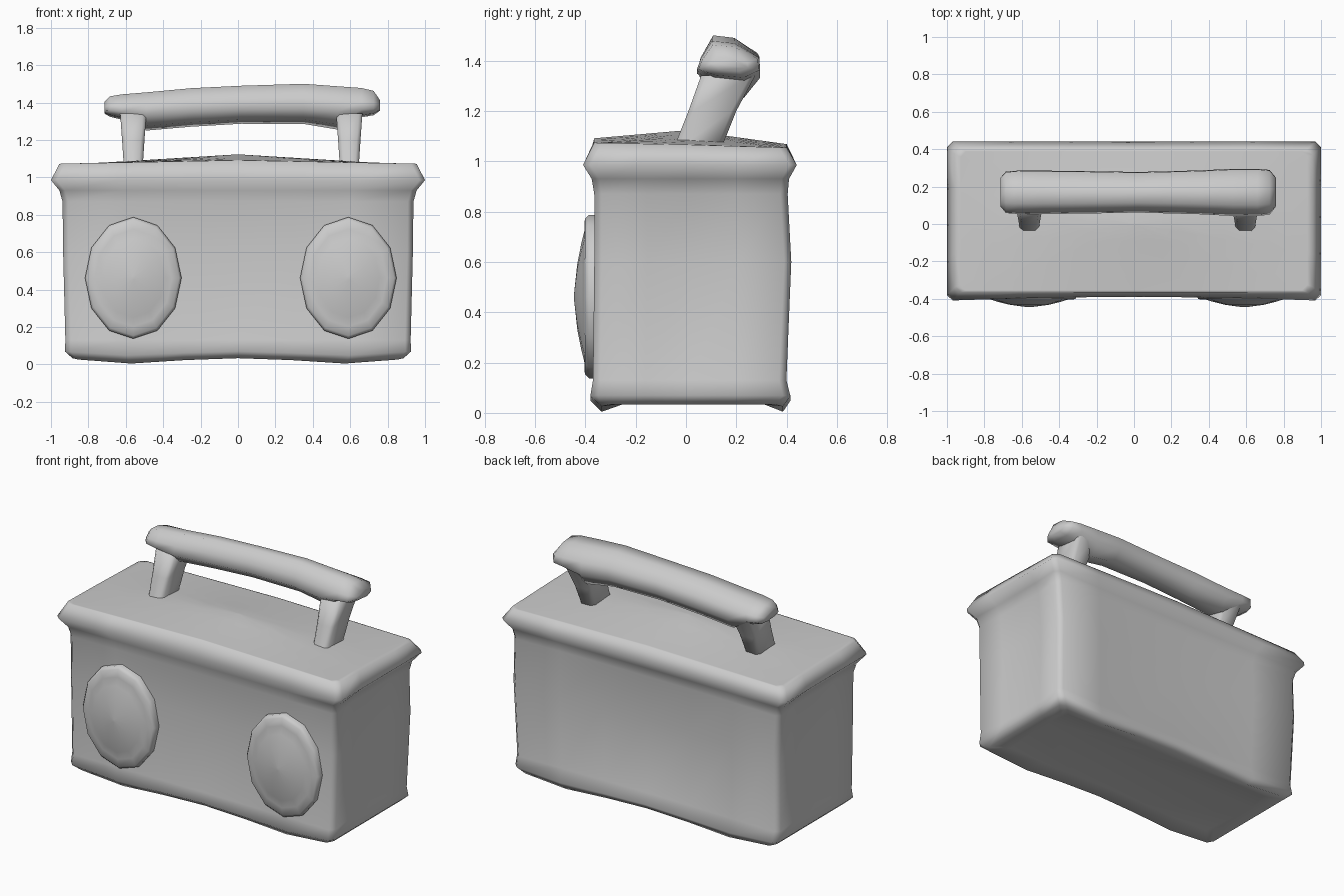
import bpy, bmesh, math
from mathutils import Vector

if "Cube" in bpy.data.objects:
    bpy.data.objects.remove(bpy.data.objects["Cube"])


def loft(name, rings, smooth_angle=80):
    """Skin a list of equal-length point rings and cap both ends."""
    bm = bmesh.new()
    loops = [[bm.verts.new(p) for p in ring] for ring in rings]
    n = len(loops[0])
    for a, b in zip(loops, loops[1:]):
        for i in range(n):
            j = (i + 1) % n
            bm.faces.new((a[i], a[j], b[j], b[i]))
    bm.faces.new(loops[0][::-1])
    bm.faces.new(loops[-1])
    bmesh.ops.recalc_face_normals(bm, faces=bm.faces)
    mesh = bpy.data.meshes.new(name)
    bm.to_mesh(mesh)
    bm.free()
    obj = bpy.data.objects.new(name, mesh)
    bpy.context.collection.objects.link(obj)
    bpy.ops.object.select_all(action='DESELECT')
    obj.select_set(True)
    bpy.context.view_layer.objects.active = obj
    bpy.ops.object.shade_smooth_by_angle(angle=math.radians(smooth_angle))
    return obj


def rect(hx, y0, y1, c, nx=1, ny=1):
    """Chamfered rectangle outline with subdivided sides, counter-clockwise."""
    ends = [((-hx + c, y0), (hx - c, y0), nx), ((hx, y0 + c), (hx, y1 - c), ny),
            ((hx - c, y1), (-hx + c, y1), nx), ((-hx, y1 - c), (-hx, y0 + c), ny)]
    return [Vector(a).lerp(Vector(b), i / n) for a, b, n in ends for i in range(n + 1)]


# Body: boxy case with slightly sunk panels, flared lid edge, crowned top, sagging base
def crown(x, y):
    return 1.063 - 0.025 * y + (1 - abs(x)) * (0.015 + 0.045 * max(0, 1 - abs(y) / 0.4))


def sag(x):
    return 0.03 * max(0, 1 - abs(abs(x) - 0.55) / 0.4)


# each level: z, half width, front y, back y, panel sink
levels = [(0.07, 0.925, -0.38, 0.415, 0), (0.13, 0.923, -0.37, 0.40, 0.018),
          (0.60, 0.935, -0.365, 0.42, 0.026), (0.87, 0.938, -0.365, 0.405, 0.018),
          (0.93, 0.955, -0.375, 0.41, 0.008), (0.985, 1.0, -0.41, 0.44, 0)]
rings = [[(p.x, p.y, 0.038) for p in rect(0.80, -0.24, 0.30, 0.03, 6, 4)],
         [(p.x, p.y, 0.033 - sag(p.x) * (abs(p.y - 0.025) > 0.34))
          for p in rect(0.885, -0.335, 0.385, 0.03, 6, 4)]]
for z, hx, y0, y1, sink in levels:
    pull = 0.02 if z > 0.95 else 0.4 * sink
    ring = []
    for p in rect(hx, y0, y1, 0.03, 6, 4):
        x, y, zz = p.x, p.y, z
        mid = 1 - (x / hx) ** 2
        if abs(y - y0) < 1e-4:
            y += pull * mid
        elif abs(y - y1) < 1e-4:
            y -= sink * mid
        elif y0 + 0.1 < y < y1 - 0.1:
            x -= math.copysign(sink, x)
        if z < 0.1 and abs(y) > 0.37:
            zz -= 0.8 * sag(x)
        ring.append((x, y, zz))
    rings.append(ring)
for k in (1.0, 0.97, 0.75, 0.5, 0.25, 0.02):
    lid = rect(0.955, -0.365, 0.40, 0.03, 6, 4)
    rings.append([(p.x * k, p.y * k, crown(p.x * k, p.y * k)) for p in lid])
loft("body", rings)

# Speakers: twelve-sided oval rims with shallow domes
profile = [(1.0, -0.34), (1.0, -0.385), (0.95, -0.402), (0.80, -0.404),
           (0.65, -0.416), (0.40, -0.432), (0.03, -0.445)]
for name, cx in (("left_speaker", -0.56), ("right_speaker", 0.59)):
    loft(name, [[(cx + 0.258 * r * math.cos(i * math.tau / 12), y,
                  0.462 + 0.325 * r * math.sin(i * math.tau / 12)) for i in range(12)]
                for r, y in profile])

# Handle legs: leaning posts that widen into the grip
for name, cx in (("left_handle_leg", -0.56), ("right_handle_leg", 0.595)):
    loft(name, [[(cx + p.x, p.y, z) for p in rect(hx, y0, y1, 0.02)]
                for z, y0, y1, hx in ((1.05, -0.05, 0.14, 0.05),
                                      (1.20, 0.01, 0.20, 0.06),
                                      (1.34, 0.06, 0.275, 0.07))])

# Handle grip: arched bar with a lopsided eight-sided section, thinner at the ends
section = [(-0.13, -0.03), (-0.115, 0.03), (-0.07, 0.105), (0.02, 0.095),
           (0.118, 0.035), (0.122, -0.045), (0.06, -0.115), (-0.06, -0.09)]
# each station: x, centre z, width scale, upper scale, lower scale
stations = [(-0.715, 1.365, 0.60, 0.35, 0.20), (-0.685, 1.37, 0.88, 0.60, 0.40),
            (-0.62, 1.365, 0.92, 0.75, 0.50), (-0.49, 1.365, 0.92, 0.85, 1.0),
            (-0.25, 1.38, 0.90, 0.92, 0.95), (0.02, 1.39, 0.86, 0.95, 0.90),
            (0.35, 1.395, 0.93, 1.0, 0.95), (0.53, 1.382, 1.0, 1.0, 1.1),
            (0.66, 1.378, 1.0, 0.95, 0.50), (0.725, 1.378, 0.95, 0.80, 0.40),
            (0.76, 1.38, 0.60, 0.30, 0.20)]
loft("handle_grip", [[(x, 0.173 + u * w, z + v * (up if v > 0 else low)) for u, v in section]
                     for x, z, w, up, low in stations])
